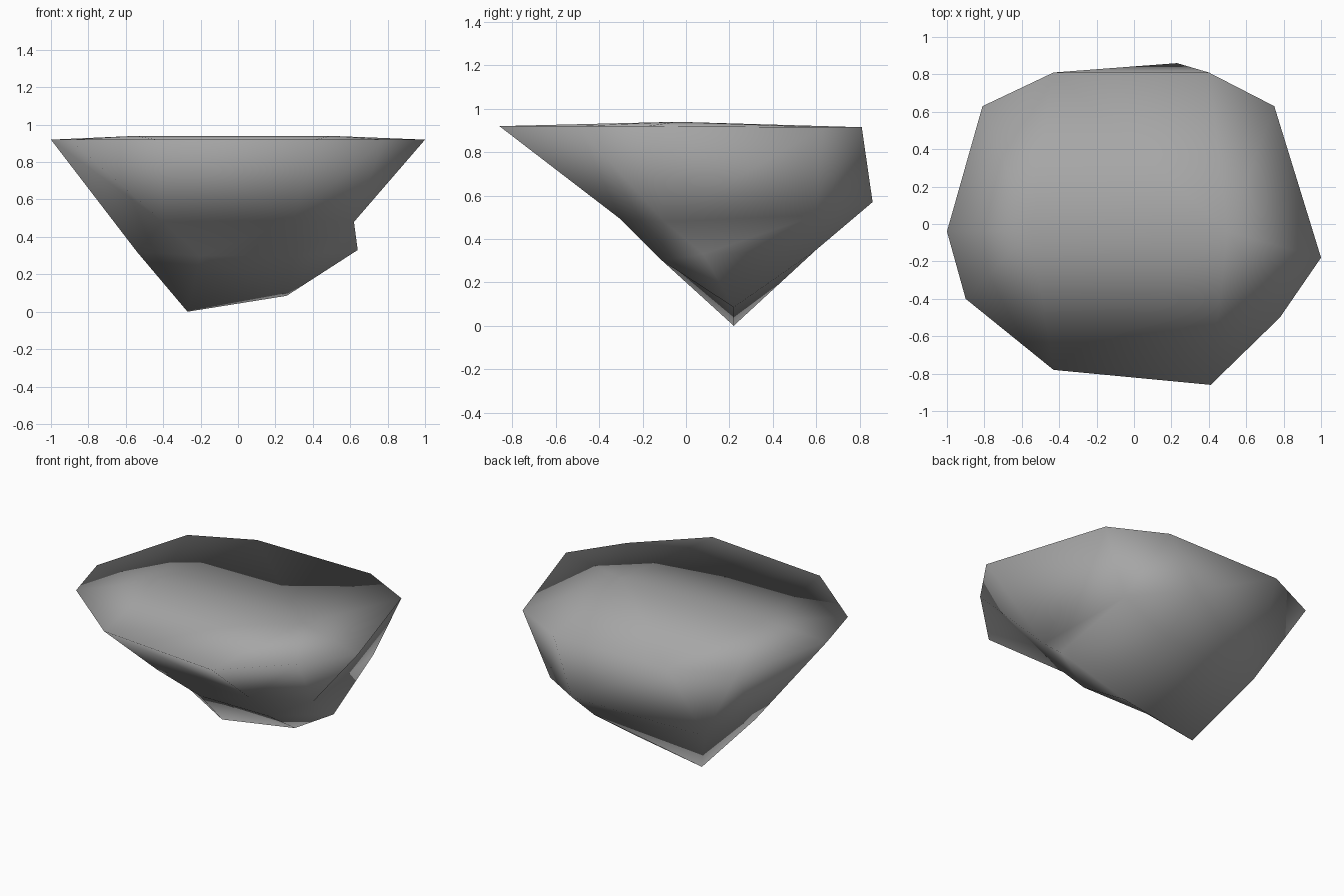
import bpy
import bmesh

cube = bpy.data.objects.get("Cube")
if cube:
    bpy.data.objects.remove(cube, do_unlink=True)

# Stone colour
stone = bpy.data.materials.new("stone_grey")
stone.use_nodes = True
grey = (0.38, 0.38, 0.38, 1)
stone.diffuse_color = grey
stone.node_tree.nodes["Principled BSDF"].inputs["Base Color"].default_value = grey

# Flat top: a low ridge
ridge_right, ridge_left = (-.55, -.04, .94), (.5, -.04, .94)

# Body corners, from the waist of the rock down to its keel
side_right = (-.54, .05, .32)
front_right = (-.4, -.27, .48)
front_left = (.3, -.3, .49)
side_left = (.62, -.1, .48)
back_left = (.57, .6, .51)
back_bulge = (.23, .86, .57)
back_right = (-.5, .52, .38)
chin_right = (-.2, -.11, .3)
chin_left = (.3, -.11, .3)
shoulder = (.64, .08, .33)
heel = (.25, .6, .35)
keel_right = (-.27, .22, 0)
keel_left = (.26, .22, .085)

# Each column runs from ridge over the rim to the keel; columns go round the rock
columns = [
    (ridge_right, (-1, -.04, .92), side_right, keel_right, keel_right),
    (ridge_right, (-.9, -.4, .92), front_right, chin_right, keel_right),
    (ridge_right, (-.43, -.78, .92), front_right, chin_right, keel_right),
    (ridge_left, (.41, -.86, .92), front_left, chin_left, keel_left),
    (ridge_left, (.78, -.5, .92), side_left, shoulder, keel_left),
    (ridge_left, (1, -.18, .92), side_left, shoulder, keel_left),
    (ridge_left, (.75, .63, .915), back_left, heel, keel_left),
    (ridge_left, (.4, .81, .915), back_bulge, heel, keel_left),
    (ridge_right, (-.43, .81, .915), back_right, keel_right, keel_right),
    (ridge_right, (-.81, .63, .915), back_right, keel_right, keel_right),
]

bm = bmesh.new()
corners = {}


def corner(point):
    if point not in corners:
        corners[point] = bm.verts.new(point)
    return corners[point]


# Skin neighbouring columns, dropping collapsed corners
for i, column in enumerate(columns):
    following = columns[(i + 1) % len(columns)]
    for level in range(len(column) - 1):
        loop = (column[level], column[level + 1], following[level + 1], following[level])
        ring = list(dict.fromkeys(loop))
        if len(ring) > 2:
            bm.faces.new([corner(p) for p in ring])

bmesh.ops.triangulate(bm, faces=bm.faces[:], quad_method='SHORT_EDGE')
bmesh.ops.recalc_face_normals(bm, faces=bm.faces[:])
for face in bm.faces:
    face.smooth = True

mesh = bpy.data.meshes.new("rock")
bm.to_mesh(mesh)
bm.free()
mesh.materials.append(stone)
rock = bpy.data.objects.new("rock", mesh)
bpy.context.collection.objects.link(rock)
